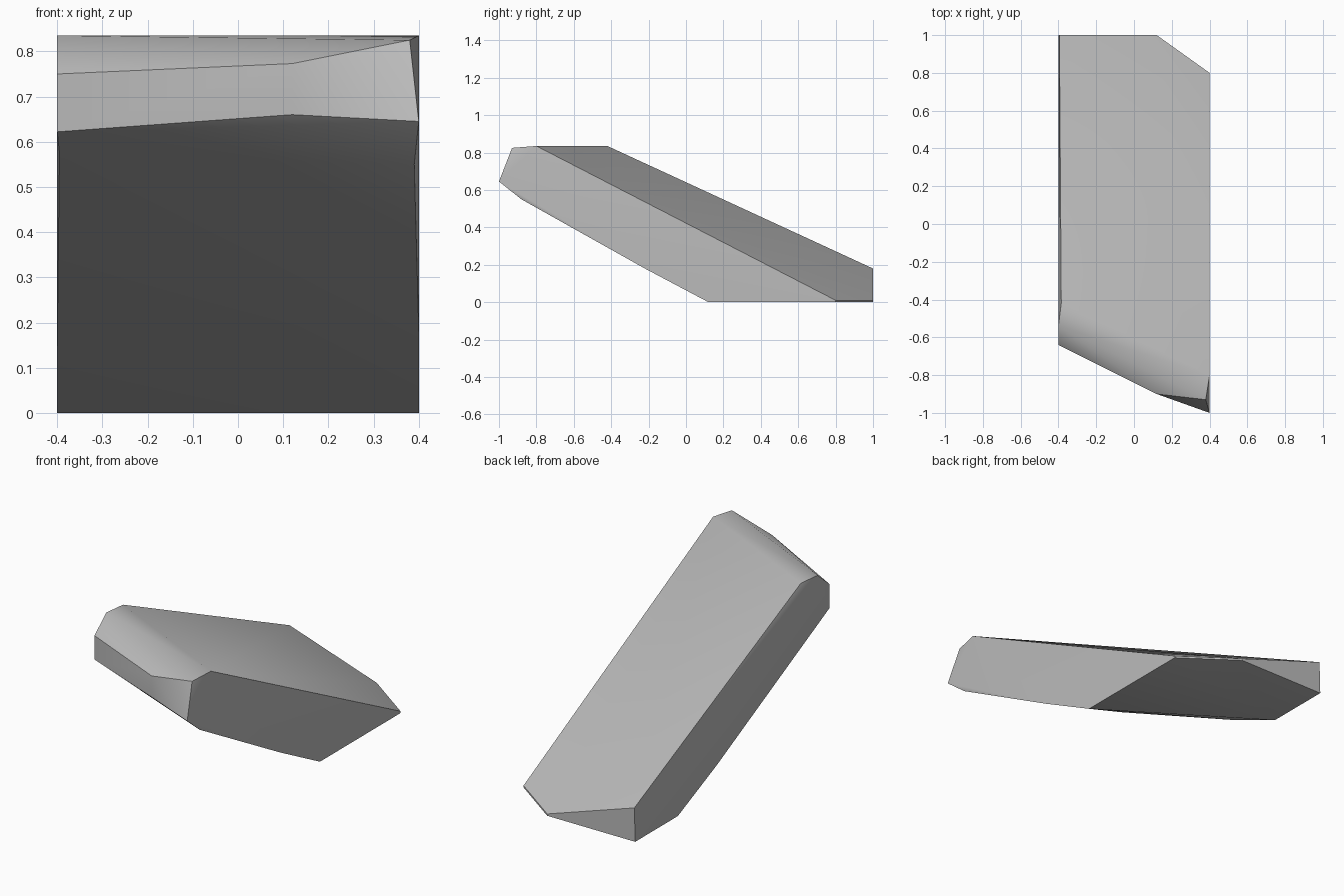
import bpy
import bmesh
import math

# Remove the default cube only
default_cube = bpy.data.objects.get("Cube")
if default_cube:
    bpy.data.objects.remove(default_cube, do_unlink=True)


def make_material(name, colour):
    """One flat colour for viewport and render."""
    material = bpy.data.materials.new(name)
    material.use_nodes = True
    material.diffuse_color = colour
    material.node_tree.nodes["Principled BSDF"].inputs["Base Color"].default_value = colour
    return material


def make_faceted_block(name, outlines, material):
    """Wrap a convex skin around the corner outlines of a chipped block."""
    mesh = bpy.data.meshes.new(name)
    block = bpy.data.objects.new(name, mesh)
    bpy.context.collection.objects.link(block)
    bm = bmesh.new()
    for outline in outlines:
        for corner in outline:
            bm.verts.new(corner)
    hull = bmesh.ops.convex_hull(bm, input=bm.verts[:])
    unused = {item for item in hull["geom_interior"] + hull["geom_unused"]
              if isinstance(item, bmesh.types.BMVert)}
    bmesh.ops.delete(bm, geom=list(unused), context="VERTS")
    bmesh.ops.dissolve_limit(bm, angle_limit=math.radians(1),
                             verts=bm.verts[:], edges=bm.edges[:])
    bmesh.ops.recalc_face_normals(bm, faces=bm.faces[:])
    bm.to_mesh(mesh)
    bm.free()
    mesh.materials.append(material)
    return block


# Sloping upper face
top_face = [(-.385, -.42, .835), (.4, -.8, .835), (.4, .8, .01),
            (.12, 1, .01), (-.395, 1, .18)]

# Bevelled front end: upper rim, then lower rim
front_upper = [(-.4, -.54, .835), (-.4, -.64, .75), (.12, -.9, .773), (.38, -.93, .825)]
front_lower = [(-.4, -.64, .622), (.12, -.9, .66), (.4, -1, .645)]

# Sloping underside and the flat patch it stands on
underside = [(.39, -.88, .55), (-.395, -.56, .575), (.4, -.22, .18), (-.4, .31, .147)]
base = [(.4, .12, 0), (.4, .8, 0), (.12, 1, 0), (-.4, 1, 0), (-.4, .64, 0)]

stone_grey = make_material("stone grey", (.5, .5, .5, 1))
slab = make_faceted_block("stone_slab",
                          [top_face, front_upper, front_lower, underside, base],
                          stone_grey)

# Soften the shallow folds, keep the cut edges crisp
bpy.ops.object.select_all(action="DESELECT")
slab.select_set(True)
bpy.context.view_layer.objects.active = slab
bpy.ops.object.shade_smooth_by_angle(angle=math.radians(30))
